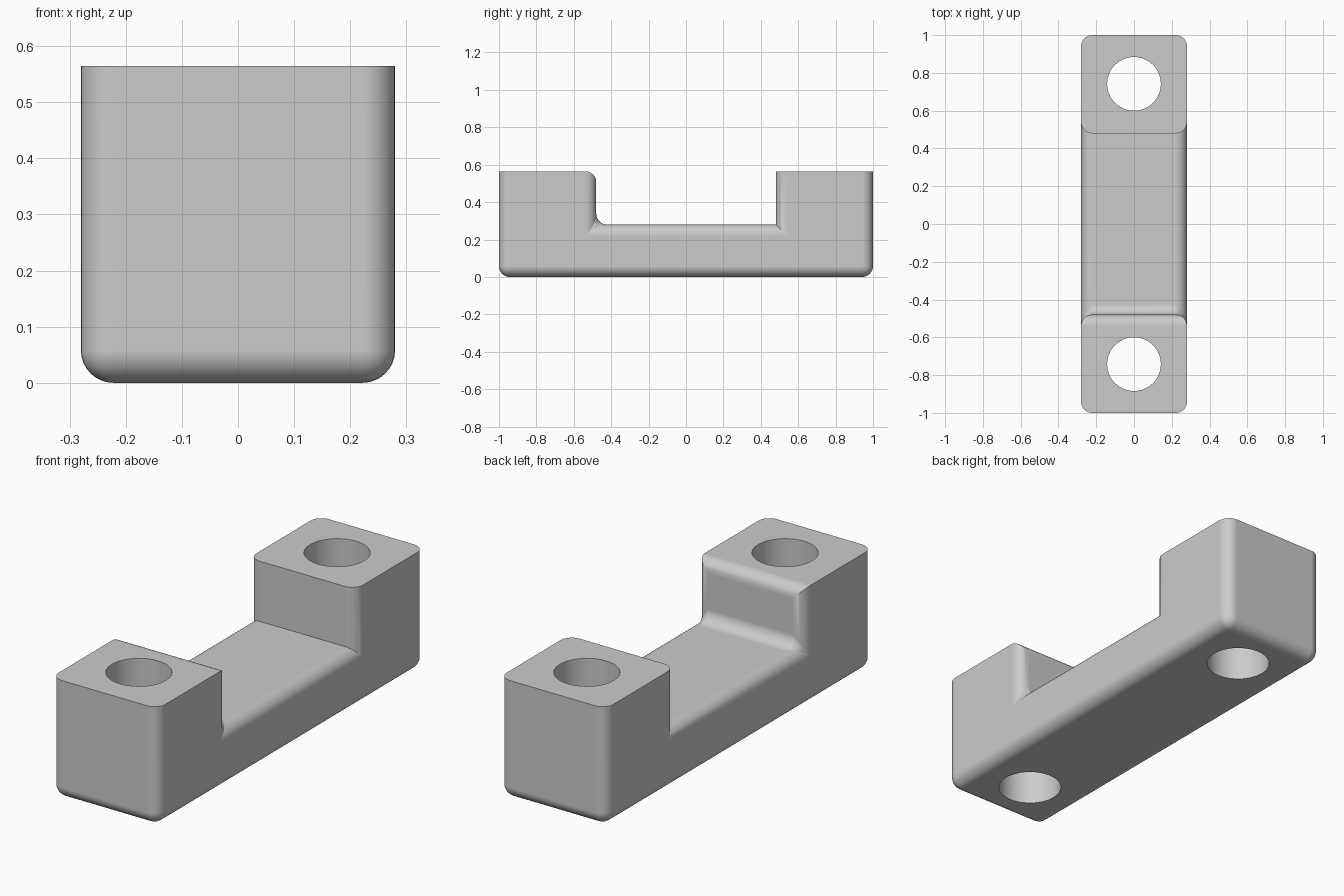
import bpy
import bmesh
from math import radians

HALF_WIDTH = 0.28
HEIGHT = 0.565
DECK = 0.28
STEP = 0.48
FILLET = 0.058

cube = bpy.data.objects.get("Cube")
if cube:
    bpy.data.objects.remove(cube, do_unlink=True)

grey = bpy.data.materials.new("plain grey")
grey.use_nodes = True
colour = (0.6, 0.6, 0.6, 1)
grey.diffuse_color = colour
grey.node_tree.nodes["Principled BSDF"].inputs["Base Color"].default_value = colour


def add_object(name, bm):
    mesh = bpy.data.meshes.new(name)
    bm.to_mesh(mesh)
    bm.free()
    mesh.materials.append(grey)
    obj = bpy.data.objects.new(name, mesh)
    bpy.context.collection.objects.link(obj)
    return obj


# Bracket: side profile extruded across the width
profile = [(-1, 0), (1, 0), (1, HEIGHT), (STEP, HEIGHT), (STEP, DECK),
           (-STEP, DECK), (-STEP, HEIGHT), (-1, HEIGHT)]
bm = bmesh.new()
side = bm.faces.new([bm.verts.new((-HALF_WIDTH, y, z)) for y, z in profile])
extruded = bmesh.ops.extrude_face_region(bm, geom=[side])["geom"]
moved = [g for g in extruded if isinstance(g, bmesh.types.BMVert)]
bmesh.ops.translate(bm, verts=moved, vec=(2 * HALF_WIDTH, 0, 0))
bmesh.ops.recalc_face_normals(bm, faces=bm.faces)


def is_rounded(edge):
    a, b = (v.co for v in edge.verts)
    mid = (a + b) / 2
    if abs(a.x - b.x) > 0.1:  # crosswise: bottom ends and the front step
        return mid.z < 0.01 or abs(mid.y + STEP) < 0.01
    if abs(a.z - b.z) > 0.1:  # all upright edges
        return True
    return mid.z < HEIGHT - 0.01  # lengthwise: bottom and deck


bmesh.ops.bevel(bm, geom=[e for e in bm.edges if is_rounded(e)],
                offset=FILLET, offset_type='OFFSET', segments=8,
                profile=0.5, affect='EDGES', clamp_overlap=True)
bmesh.ops.recalc_face_normals(bm, faces=bm.faces)
bracket = add_object("bracket", bm)

# Bolt holes through both raised ends
bm = bmesh.new()
for y in (-0.742, 0.742):
    ring = bmesh.ops.create_cone(bm, cap_ends=True, segments=64,
                                 radius1=0.142, radius2=0.142, depth=2)
    bmesh.ops.translate(bm, verts=ring["verts"], vec=(0, y, 0))
cutter = add_object("hole_cutter", bm)
cutter.hide_render = True

cut = bracket.modifiers.new("bolt holes", 'BOOLEAN')
cut.operation = 'DIFFERENCE'
cut.solver = 'EXACT'
cut.object = cutter

bpy.ops.object.select_all(action='DESELECT')
bracket.select_set(True)
bpy.context.view_layer.objects.active = bracket
bpy.ops.object.modifier_apply(modifier=cut.name)
bpy.data.objects.remove(cutter, do_unlink=True)

# Smooth fillets with flat-looking sides
bpy.ops.object.shade_smooth_by_angle(angle=radians(30))
weighted = bracket.modifiers.new("clean shading", 'WEIGHTED_NORMAL')
weighted.keep_sharp = True
